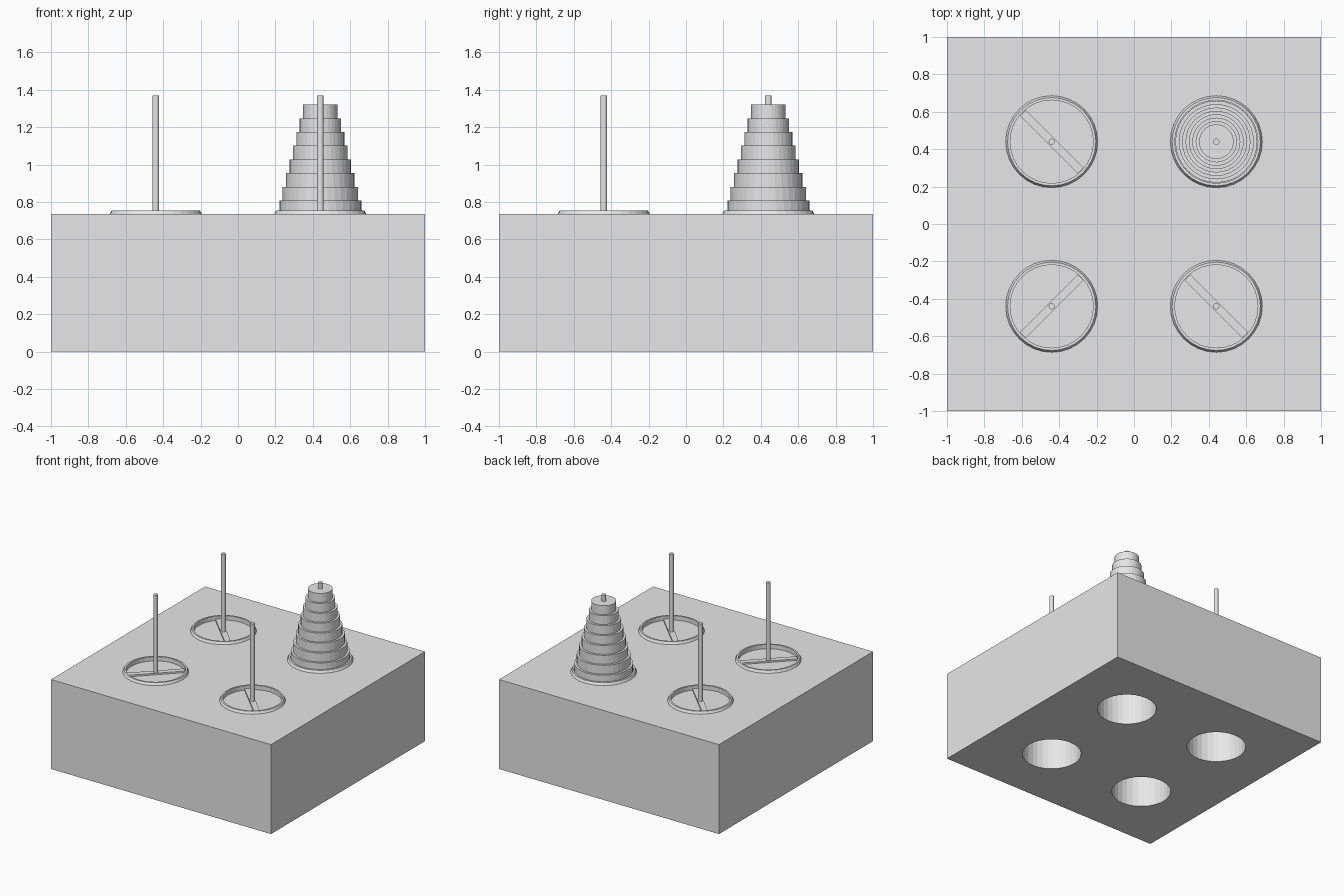
import bpy, math
from mathutils import Vector

if "Cube" in bpy.data.objects:
    bpy.data.objects.remove(bpy.data.objects["Cube"])

grey = bpy.data.materials.new("plain grey")
grey.diffuse_color = (0.8, 0.8, 0.8, 1)
grey.use_nodes = True
grey.node_tree.nodes["Principled BSDF"].inputs["Base Color"].default_value = grey.diffuse_color

TOP = 0.735      # top of the block
FLOOR = 0.72     # floor inside each well
C = 0.44         # well offset from the centre
SIDES = 32


def lathe(name, profile, loc, sides=SIDES, closed=False):
    """Spin a list of (radius, z) points; open profiles get end caps."""
    n = len(profile)
    verts = [(r * math.cos(2 * math.pi * i / sides),
              r * math.sin(2 * math.pi * i / sides), z)
             for r, z in profile for i in range(sides)]
    faces = []
    for j in range(n if closed else n - 1):
        a, b = j * sides, ((j + 1) % n) * sides
        for i in range(sides):
            k = (i + 1) % sides
            faces.append((a + i, a + k, b + k, b + i))
    if not closed:
        faces.append(tuple(reversed(range(sides))))
        faces.append(tuple((n - 1) * sides + i for i in range(sides)))
    me = bpy.data.meshes.new(name)
    me.from_pydata(verts, [], faces)
    me.materials.append(grey)
    ob = bpy.data.objects.new(name, me)
    ob.location = (loc[0], loc[1], 0)
    bpy.context.collection.objects.link(ob)
    return ob


def box(name, loc, size, turn=0):
    bpy.ops.mesh.primitive_cube_add(size=1, location=loc, rotation=(0, 0, turn))
    ob = bpy.context.object
    ob.name = name
    ob.scale = size
    bpy.ops.object.transform_apply(location=False, rotation=False, scale=True)
    ob.data.materials.append(grey)
    return ob


# Block with four round wells
block = box("block", (0, 0, TOP / 2), (2, 2, TOP))
wells = [(x, y) for x in (-C, C) for y in (-C, C)]
for p in wells:
    cutter = lathe("well_cutter", [(0.222, -0.1), (0.222, 1.0)], p)
    cutter.hide_render = True
    mod = block.modifiers.new("well", 'BOOLEAN')
    mod.operation = 'DIFFERENCE'
    mod.solver = 'EXACT'
    mod.object = cutter
    bpy.context.view_layer.objects.active = block
    bpy.ops.object.modifier_apply(modifier=mod.name)
    bpy.data.objects.remove(cutter)

for x, y in wells:
    # Raised rim around the well
    lathe("rim", [(0.222, TOP - 0.01), (0.246, TOP - 0.01), (0.246, TOP),
                  (0.236, 0.755), (0.222, 0.755)], (x, y), closed=True)
    # Thin floor just under the rim
    lathe("well_floor", [(0.222, FLOOR - 0.006), (0.222, FLOOR)], (x, y))
    # Cross bar pointing to the block centre
    box("cross_bar", (x, y, FLOOR + 0.003), (0.436, 0.045, 0.02), math.atan2(y, x))
    # Upright rod
    lathe("rod", [(0.017, FLOOR), (0.017, 1.37)], (x, y), sides=12)

# Stepped stack on the back right rod
stack = []
z = FLOOR
for i in range(8):
    r = 0.219 - i * 0.0181
    top = 0.808 + i * 0.0731
    stack += [(r, z), (r, top)]
    z = top
lathe("stepped_stack", stack, (C, C))
